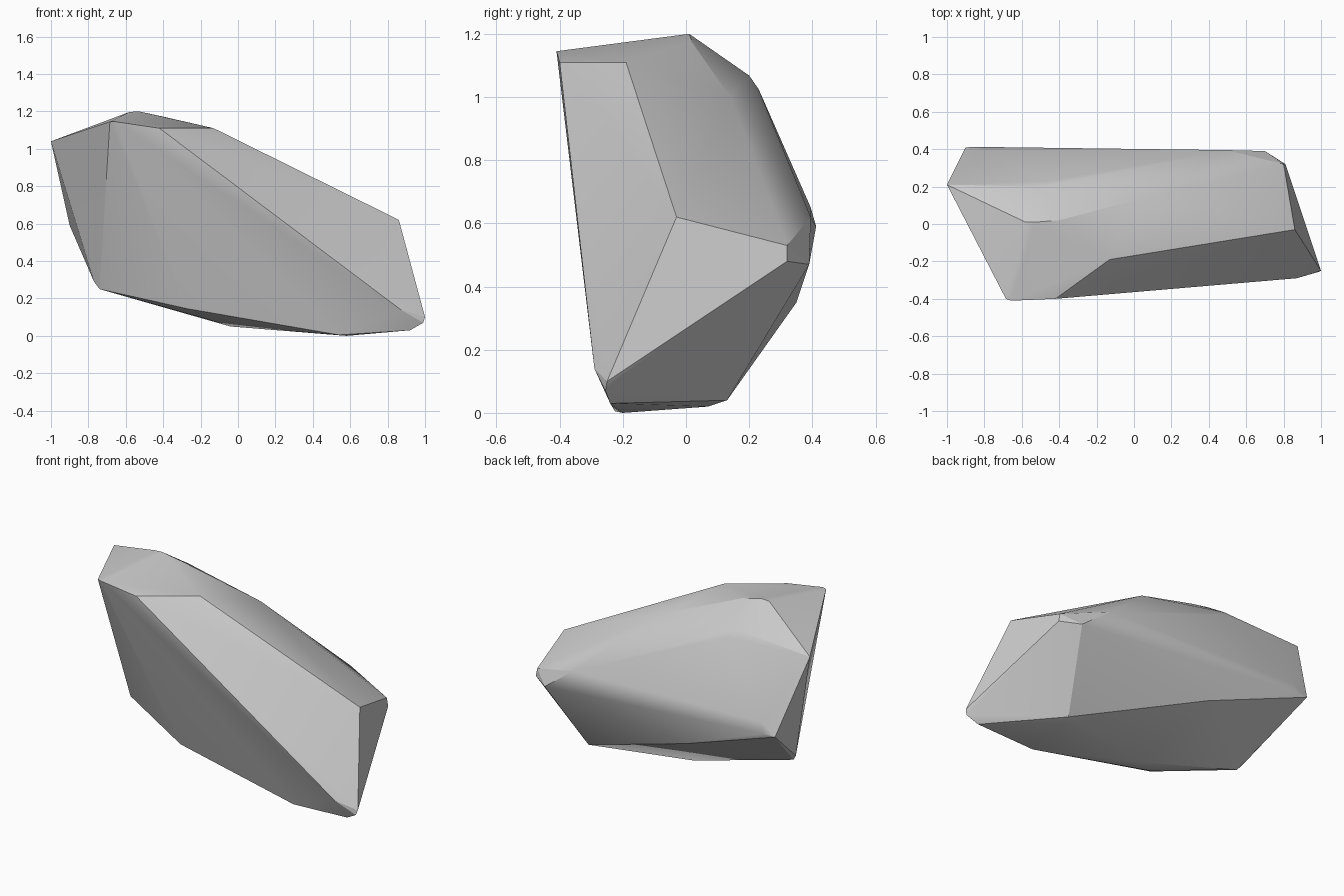
import bpy, bmesh

if "Cube" in bpy.data.objects:
    bpy.data.objects.remove(bpy.data.objects["Cube"])

# Corner points of the rock, grouped by region; the hull makes the facets
crown = [(-1, .21, 1.04), (-.685, -.4, 1.145), (-.655, -.41, 1.145), (-.58, .01, 1.197),
         (-.53, .01, 1.2), (-.4, .02, 1.172), (-.42, -.4, 1.11), (-.13, -.19, 1.11),
         (.06, .14, 1.0), (-.45, .23, 1.025), (-.48, .2, 1.068)]
right_end = [(.86, -.03, .62), (1, -.25, .1), (.99, -.255, .07), (.92, -.24, .03),
             (.87, -.29, .14), (.81, .32, .48), (.8, .32, .53), (.7, .39, .47)]
back = [(-.9, .41, .59), (-.82, .412, .59), (-.8, .395, .65), (.5, .395, .62), (-.24, .35, .35)]
underside = [(-.77, .02, .29), (-.74, 0, .25), (-.27, -.18, .145), (-.2, -.12, .1),
             (-.04, -.02, .05), (.17, -.16, .09), (.54, -.225, .005), (.58, -.2, 0),
             (.58, .13, .04), (.55, .07, .02)]

# Rock: convex hull of the corners
bm = bmesh.new()
for p in crown + right_end + back + underside:
    bm.verts.new(p)
bmesh.ops.convex_hull(bm, input=bm.verts)
loose = [v for v in bm.verts if not v.link_faces]
bmesh.ops.delete(bm, geom=loose, context='VERTS')
bmesh.ops.recalc_face_normals(bm, faces=bm.faces)
mesh = bpy.data.meshes.new("rock")
bm.to_mesh(mesh)
bm.free()
rock = bpy.data.objects.new("rock", mesh)
bpy.context.collection.objects.link(rock)

# Worn facets: blend the shallow edges, keep the strong ones
bpy.context.view_layer.objects.active = rock
rock.select_set(True)
bpy.ops.object.shade_smooth_by_angle(angle=0.35)
